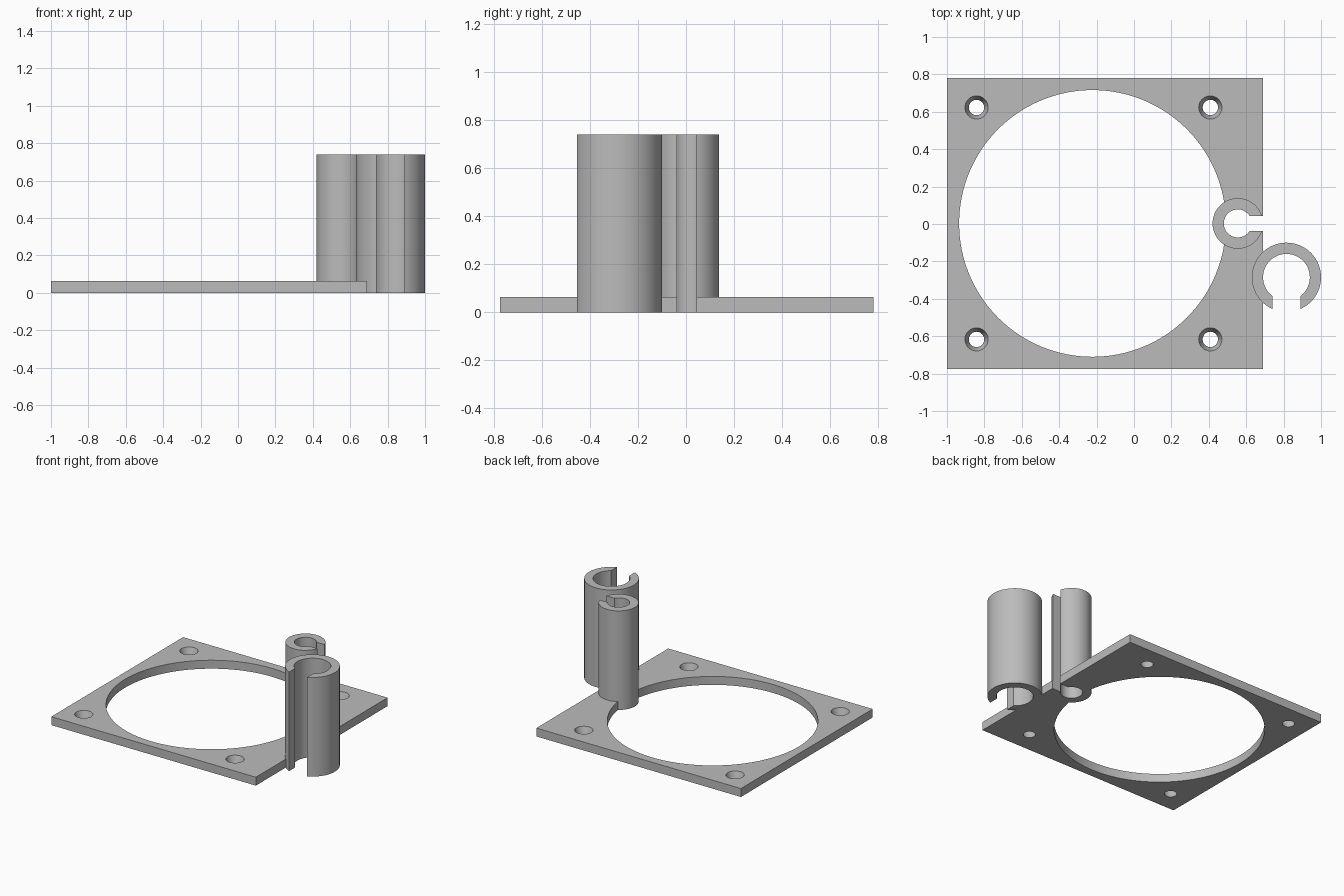
import bpy, bmesh
from math import sin, cos, asin, pi, radians
from mathutils import Matrix

if "Cube" in bpy.data.objects:
    bpy.data.objects.remove(bpy.data.objects["Cube"])

grey = bpy.data.materials.new("light_grey")
grey.use_nodes = True
grey.diffuse_color = (0.5, 0.5, 0.5, 1)
grey.node_tree.nodes["Principled BSDF"].inputs["Base Color"].default_value = grey.diffuse_color

THICK, HEIGHT = 0.063, 0.74


def finish(name, bm):
    bmesh.ops.recalc_face_normals(bm, faces=bm.faces)
    mesh = bpy.data.meshes.new(name)
    bm.to_mesh(mesh)
    bm.free()
    mesh.materials.append(grey)
    ob = bpy.data.objects.new(name, mesh)
    bpy.context.collection.objects.link(ob)
    return ob


def box(name, x0, x1, y0, y1, z0, z1):
    bm = bmesh.new()
    place = (Matrix.Translation(((x0 + x1) / 2, (y0 + y1) / 2, (z0 + z1) / 2))
             @ Matrix.Diagonal((x1 - x0, y1 - y0, z1 - z0, 1)))
    bmesh.ops.create_cube(bm, size=1, matrix=place)
    return finish(name, bm)


def cone(name, x, y, r_low, r_high, z0, z1, sides):
    bm = bmesh.new()
    bmesh.ops.create_cone(bm, cap_ends=True, segments=sides, radius1=r_low, radius2=r_high,
                          depth=z1 - z0, matrix=Matrix.Translation((x, y, (z0 + z1) / 2)))
    return finish(name, bm)


def cut(target, cutter):
    mod = target.modifiers.new("cut", "BOOLEAN")
    mod.operation, mod.solver, mod.object = "DIFFERENCE", "EXACT", cutter
    cutter.hide_render = True
    select(target)
    bpy.ops.object.modifier_apply(modifier=mod.name)
    bpy.data.objects.remove(cutter)


def select(ob):
    bpy.ops.object.select_all(action="DESELECT")
    ob.select_set(True)
    bpy.context.view_layer.objects.active = ob


def smooth(ob):
    select(ob)
    bpy.ops.object.shade_smooth_by_angle(angle=radians(30))


def clip(name, x, y, outer, inner, half_slot, facing, steps=72):
    """Open tube with a parallel-sided slot pointing along the facing angle."""
    bm = bmesh.new()
    rings = []
    for r in (outer, inner):
        gap = asin(half_slot / r)
        angles = [facing + gap + (2 * pi - 2 * gap) * i / steps for i in range(steps + 1)]
        rings.append([bm.verts.new((x + r * cos(a), y + r * sin(a), 0)) for a in angles])
    out, inn = rings
    faces = [bm.faces.new((out[i], out[i + 1], inn[i + 1], inn[i])) for i in range(steps)]
    top = bmesh.ops.extrude_face_region(bm, geom=faces, use_keep_orig=True)["geom"]
    bmesh.ops.translate(bm, vec=(0, 0, HEIGHT),
                        verts=[v for v in top if isinstance(v, bmesh.types.BMVert)])
    smooth(finish(name, bm))


# Mounting plate with its large opening
plate = box("mounting_plate", -1, 0.69, -0.775, 0.78, 0, THICK)
cut(plate, cone("opening_cutter", -0.222, 0.003, 0.713, 0.713, -0.1, 0.2, 128))

# Countersunk corner screw holes
slope = (0.062 - 0.041) / THICK
for x in (-0.842, 0.408):
    for y in (-0.617, 0.623):
        cut(plate, cone("screw_cutter", x, y, 0.041 - slope * 0.02, 0.062 + slope * 0.02,
                        -0.02, THICK + 0.02, 48))

# The small clip's bore and slot pass through the plate
cut(plate, cone("bore_cutter", 0.555, 0.003, 0.075, 0.075, -0.1, 0.2, 72))
cut(plate, box("slot_cutter", 0.6, 0.8, -0.037, 0.043, -0.1, 0.2))
smooth(plate)

# Tube clips
clip("small_clip", 0.555, 0.003, 0.135, 0.075, 0.04, 0)
clip("large_clip", 0.815, -0.285, 0.185, 0.125, 0.074, -pi / 2)
